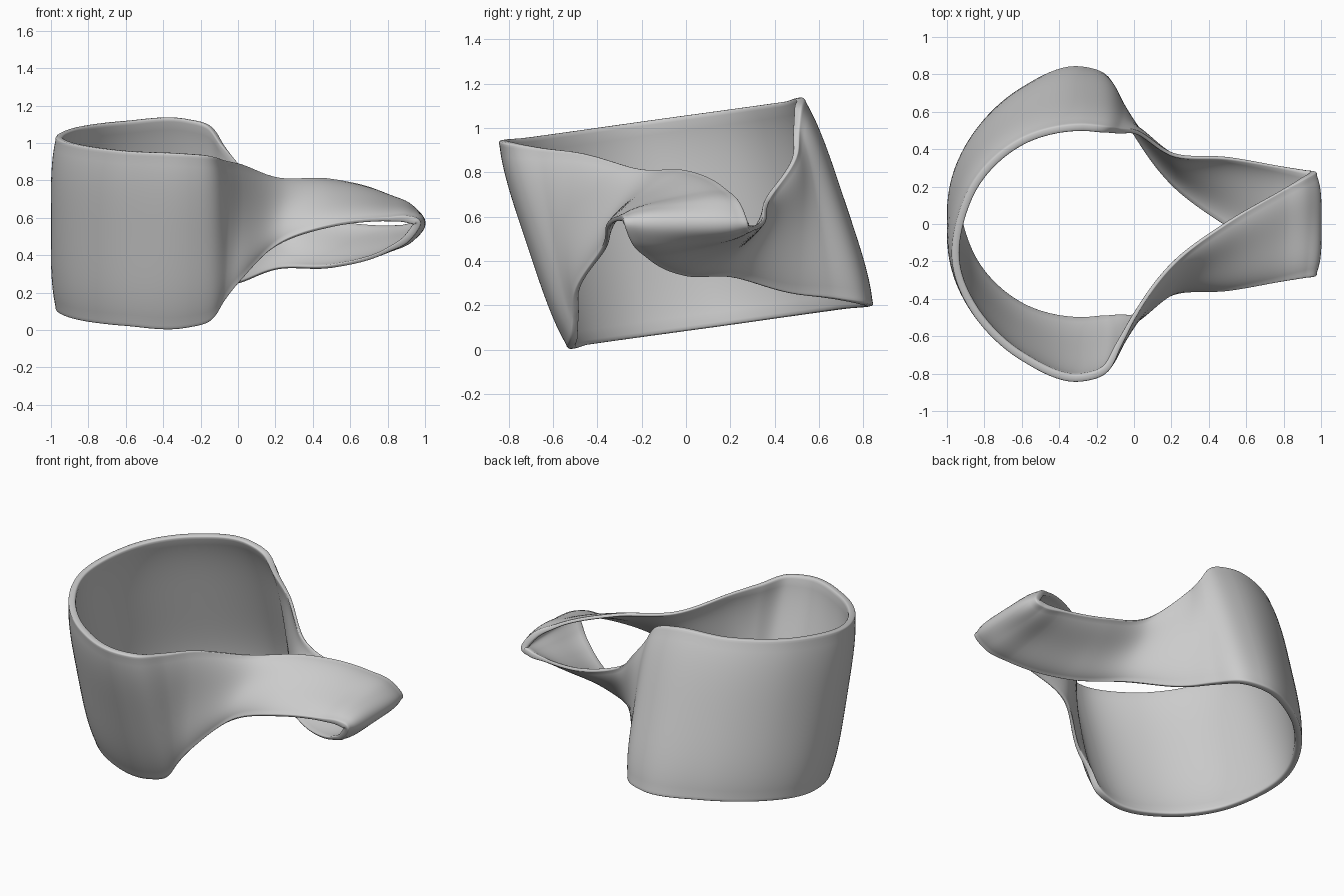
import bpy, bmesh, math
from mathutils import Vector

if "Cube" in bpy.data.objects:
    bpy.data.objects.remove(bpy.data.objects["Cube"])

H = 0.57          # height of the half-turn symmetry axis (the x axis at z = H)
R = 0.021         # half thickness of the band
BULGE = 0.025     # outward crown of the cross-section
STEPS, ACROSS, CAP = 10, 20, 8
RIM_NORMAL = Vector((0, -.139, .99)).normalized()   # plane of the wide end's rims

# One rim of the band: from the left end along the front side to the nose, then home along the back
rim = [Vector(p) for p in [
    (-.955, -.16, 1.034), (-.86, -.45, .993), (-.60, -.71, .957), (-.28, -.825, .942),
    (-.16, -.785, .932), (-.08, -.645, .908), (0, -.495, .89), (.22, -.2, .812), (.5, .01, .802),
    (.8, .185, .715), (.91, .25, .645), (.957, .28, .57),
    (.91, .288, .55), (.8, .305, .549), (.5, .355, .583), (.22, .37, .68), (0, .495, .89),
    (-.08, .497, .99), (-.16, .505, 1.095), (-.28, .515, 1.128), (-.60, .44, 1.117),
    (-.86, .19, 1.082)]]
n = len(rim)


def turned(p):
    return Vector((p.x, -p.y, 2 * H - p.z))


# The other rim is the same curve after a half turn about the x axis
top = rim
bottom = [turned(rim[-i % n]) for i in range(n)]
gap = [((top[(i + 1) % n] - top[i]).length + (bottom[(i + 1) % n] - bottom[i]).length) / 2
       for i in range(n)]


def slope(pts, i):
    a, b = gap[i - 1], gap[i]
    d0 = (pts[i] - pts[i - 1]) / a
    d1 = (pts[(i + 1) % n] - pts[i]) / b
    return (d0 * b + d1 * a) / (a + b)


def hermite(pts, i, u):
    """Point and direction on the smooth closed curve through pts."""
    j, L = (i + 1) % n, gap[i]
    p, q, a, b = pts[i], pts[j], slope(pts, i) * L, slope(pts, j) * L
    pos = (p * (2*u**3 - 3*u**2 + 1) + a * (u**3 - 2*u**2 + u)
           + q * (3*u**2 - 2*u**3) + b * (u**3 - u**2))
    der = p * (6*u*u - 6*u) + a * (3*u*u - 4*u + 1) + q * (6*u - 6*u*u) + b * (3*u*u - 2*u)
    return pos, der / L


def ramp(x, a, b):
    t = min(1, max(0, (x - a) / (b - a)))
    return t * t * (3 - 2 * t)


def cap_point(k):
    """Squarish rounded end: (offset along width, offset along normal)."""
    c, s = math.cos(math.pi * k / CAP), math.sin(math.pi * k / CAP)
    return R * s ** .55, math.copysign(R * abs(c) ** .55, c) if abs(c) > 1e-6 else 0


# Cross-section: (position across -1..1, offset along width, offset along normal)
half = [(-1 + 2 * k / ACROSS, 0, R) for k in range(ACROSS + 1)]
half += [(1, *cap_point(k)) for k in range(1, CAP)]
section = half + [(-s, -w, -o) for s, w, o in half]

# Loft the section round the ring
bm = bmesh.new()
rings = []
for i in range(n):
    for k in range(STEPS):
        A, dA = hermite(top, i, k / STEPS)
        B, dB = hermite(bottom, i, k / STEPS)
        width = (A - B).length
        across = (A - B) / width
        x = (A.x + B.x) / 2
        flat = 1 - ramp(x, -.25, -.05)               # wide end keeps its rims planar
        thin = 1 - .5 * ramp(x, -.2, .05) * (1 - ramp(x, .75, .95))   # straps are slimmer
        ring = []
        for s, w, off in section:
            nrm = across.cross(dB.lerp(dA, (s + 1) / 2)).normalized()
            nrm = (nrm - RIM_NORMAL * nrm.dot(RIM_NORMAL) * flat).normalized()
            base = (A + B) / 2 + across * (s * (width / 2 - R * thin) + w * thin)
            ring.append(bm.verts.new(base - nrm * (BULGE * (1 - s ** 4) + off * thin)))
        rings.append(ring)
m = len(section)
for a, b in zip(rings, rings[1:] + rings[:1]):
    for k in range(m):
        bm.faces.new((a[k], a[(k + 1) % m], b[(k + 1) % m], b[k]))
bmesh.ops.recalc_face_normals(bm, faces=bm.faces)
for f in bm.faces:
    f.smooth = True
me = bpy.data.meshes.new("twisted_band")
bm.to_mesh(me)
bm.free()
obj = bpy.data.objects.new("twisted_band", me)
bpy.context.collection.objects.link(obj)
